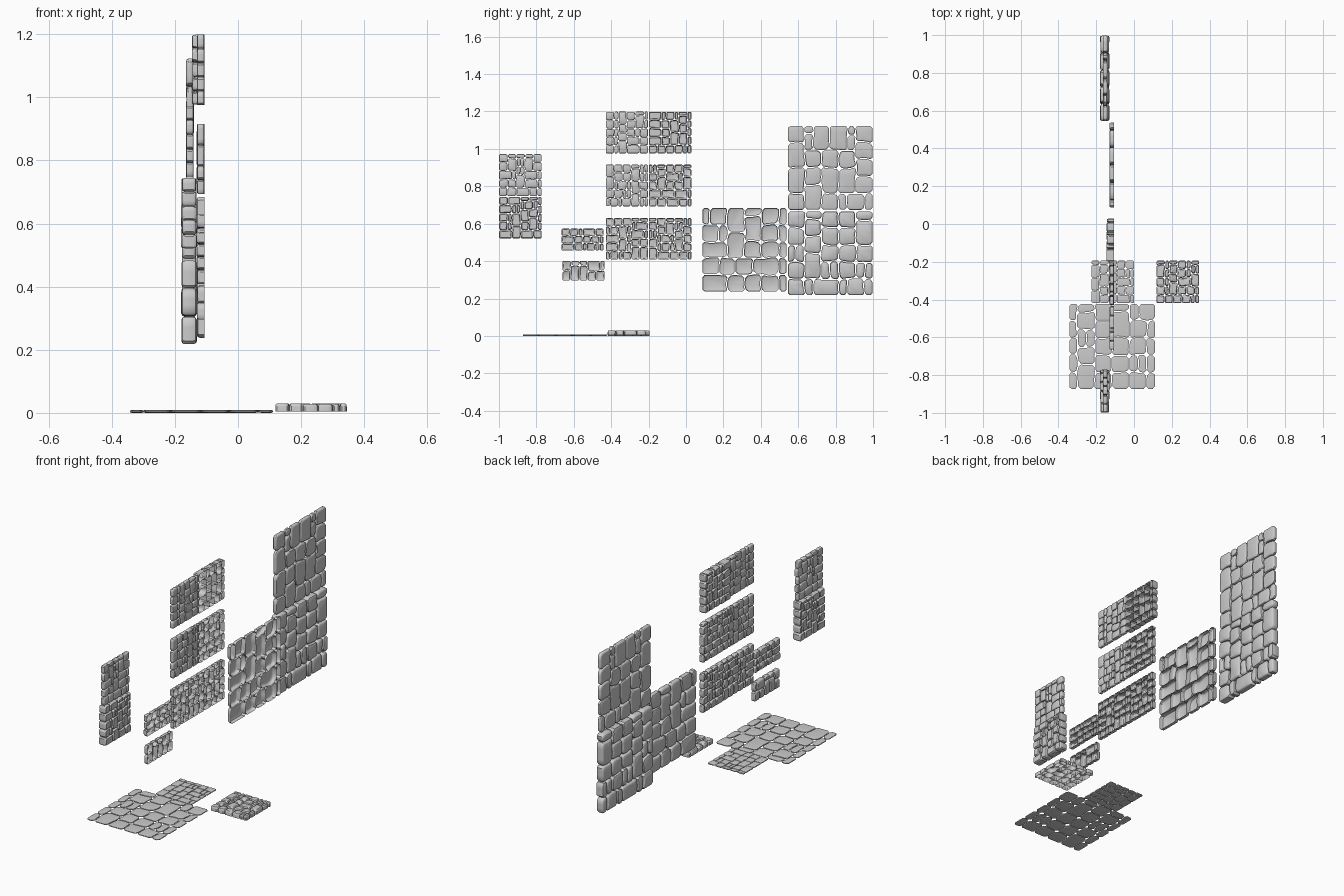
import bpy, bmesh, random

if "Cube" in bpy.data.objects:
    bpy.data.objects.remove(bpy.data.objects["Cube"])


def layout(nu, nv, rng):
    """Pack a grid of cells with stones of mixed sizes: (i, j, w, h)."""
    free = {(i, j) for i in range(nu) for j in range(nv)}
    stones = []
    for j in range(nv):
        for i in range(nu):
            if (i, j) not in free:
                continue
            sizes = [(2, 2)] * 8 + [(2, 3)] * 3 + [(3, 2)] * 2 + [(1, 2)] * 2
            rng.shuffle(sizes)
            for w, h in sizes + [(2, 1), (1, 1)]:
                cells = {(i + a, j + b) for a in range(w) for b in range(h)}
                if cells <= free:
                    free -= cells
                    stones.append((i, j, w, h))
                    break
    return stones


def outline(i, j, w, h, pts, gap):
    """Rounded, slightly shrunken outline of one stone."""
    walk = ([(i + a, j) for a in range(w)] + [(i + w, j + b) for b in range(h)] +
            [(i + w - a, j + h) for a in range(w)] + [(i, j + h - b) for b in range(h)])
    loop = [pts[k] for k in walk]
    cx = sum(p[0] for p in loop) / len(loop)
    cy = sum(p[1] for p in loop) / len(loop)
    su, sv = 1 - gap / (w / 2), 1 - gap / (h / 2)
    loop = [(cx + (p[0] - cx) * su, cy + (p[1] - cy) * sv) for p in loop]
    out = []
    for a, b in zip(loop, loop[1:] + loop[:1]):
        for t in (0.25, 0.75):
            out.append((a[0] + (b[0] - a[0]) * t, a[1] + (b[1] - a[1]) * t))
    return (cx, cy), (w / 2, h / 2), out


def panel(name, u, v, base, depth, cells=(10, 10), closed=False, floor=False, seed=1):
    """Stone panel spanning u and v; stones bulge to -x (wall) or +z (floor)."""
    rng = random.Random(seed)
    nu, nv = cells
    pts = {}
    for i in range(nu + 1):
        for j in range(nv + 1):
            ju = rng.uniform(-0.17, 0.17) if 0 < i < nu else 0
            jv = rng.uniform(-0.17, 0.17) if 0 < j < nv else 0
            pts[i, j] = (i + ju, j + jv)
    cu, cv = (u[1] - u[0]) / nu, (v[1] - v[0]) / nv
    bm = bmesh.new()
    for st in layout(nu, nv, rng):
        (cx, cy), half, loop = outline(*st, pts, 0.06)
        top = rng.uniform(0.92, 1.0)
        # profile of the stone: (depth fraction, inset in cells)
        if closed:
            low = 1 - top
            prof = [(low, 0.2), (low + 0.07, 0.06), (0.25, 0), (0.75, 0), (top - 0.07, 0.06), (top, 0.2)]
        else:
            prof = [(0, 0), (0.6, 0), (top - 0.12, 0.06), (top, 0.2)]
        rings = []
        for d, ins in prof:
            ring = []
            for px, py in loop:
                a = u[0] + cu * (cx + (px - cx) * (1 - ins / half[0]))
                b = v[0] + cv * (cy + (py - cy) * (1 - ins / half[1]))
                co = (a, b, base + d * depth) if floor else (base - d * depth, a, b)
                ring.append(bm.verts.new(co))
            rings.append(ring)
        n = len(loop)
        for r0, r1 in zip(rings, rings[1:]):
            for k in range(n):
                bm.faces.new((r0[k], r0[(k + 1) % n], r1[(k + 1) % n], r1[k]))
        bm.faces.new(rings[-1])
        if closed:
            bm.faces.new(rings[0][::-1])
    bmesh.ops.recalc_face_normals(bm, faces=bm.faces)
    # outward side of an open shell follows its front cap
    if not floor:
        bmesh.ops.reverse_faces(bm, faces=[f for f in bm.faces
                                           if not closed and len(f.verts) > 4 and f.normal.x > 0])
    me = bpy.data.meshes.new(name)
    bm.to_mesh(me)
    bm.free()
    ob = bpy.data.objects.new(name, me)
    bpy.context.collection.objects.link(ob)
    bpy.context.view_layer.objects.active = ob
    ob.select_set(True)
    bpy.ops.object.shade_smooth_by_angle(angle=0.7)
    ob.select_set(False)


# small free-standing wall: thick lower half, thin upper half
panel("small_wall_lower", (-1.0, -0.77), (0.52, 0.745), -0.13, 0.05, closed=True, seed=1)
panel("small_wall_upper", (-1.0, -0.77), (0.747, 0.973), -0.14, 0.025, closed=True, seed=2)

# two short strips
panel("strip_upper", (-0.667, -0.44), (0.455, 0.575), -0.106, 0.024, (10, 6), seed=3)
panel("strip_lower", (-0.662, -0.434), (0.294, 0.403), -0.106, 0.024, (10, 4), seed=4)

# three rows of paired facing tiles
for r, z in enumerate((0.407, 0.692, 0.975)):
    panel(f"facing_left_{r}", (-0.43, -0.202), (z, z + 0.225), -0.106, 0.024,
          closed=r > 0, seed=5 + r)
    panel(f"facing_right_{r}", (-0.2, 0.03), (z, z + 0.225), -0.106,
          0.04 if r == 2 else 0.025, seed=8 + r)

# large facing tile and large two-part wall
panel("large_facing", (0.085, 0.54), (0.235, 0.687), -0.106, 0.025, seed=11)
panel("large_wall_lower", (0.543, 1.0), (0.215, 0.668), -0.13, 0.05, closed=True, seed=12)
panel("large_wall_upper", (0.543, 1.0), (0.672, 1.125), -0.14, 0.025, closed=True, seed=13)

# floor tiles
panel("large_floor", (-0.345, 0.113), (-0.875, -0.42), 0.0, 0.009, closed=True, floor=True, seed=14)
panel("small_floor_thin", (-0.227, 0.002), (-0.42, -0.193), 0.0, 0.009, closed=True, floor=True, seed=15)
panel("small_floor_thick", (0.117, 0.346), (-0.42, -0.193), 0.004, 0.026, floor=True, seed=16)
